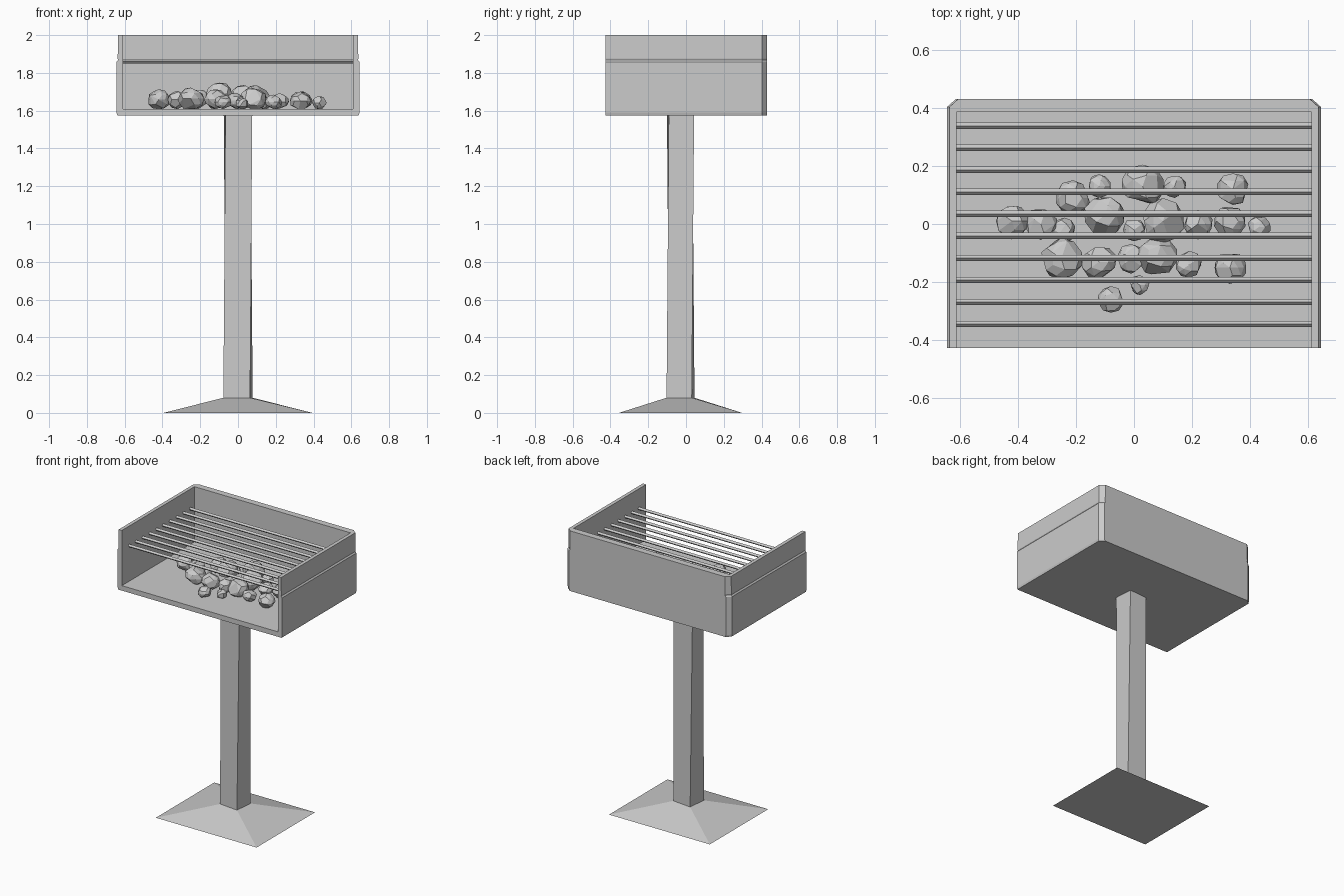
import bpy
import bmesh
import math
import random
from mathutils import Matrix, Vector

random.seed(4)
cube = bpy.data.objects.get("Cube")
if cube:
    bpy.data.objects.remove(cube, do_unlink=True)

grey = bpy.data.materials.new("plain_grey")
grey.use_nodes = True
colour = (0.6, 0.6, 0.6, 1)
grey.diffuse_color = colour
grey.node_tree.nodes["Principled BSDF"].inputs["Base Color"].default_value = colour


def finish(name, bm):
    """Turn a bmesh into a flat shaded object with the shared material."""
    bmesh.ops.recalc_face_normals(bm, faces=bm.faces[:])
    mesh = bpy.data.meshes.new(name)
    bm.to_mesh(mesh)
    bm.free()
    mesh.materials.append(grey)
    obj = bpy.data.objects.new(name, mesh)
    bpy.context.collection.objects.link(obj)
    return obj


def loft(name, rings):
    """Skin a stack of closed rings of points."""
    bm = bmesh.new()
    loops = [[bm.verts.new(point) for point in ring] for ring in rings]
    count = len(loops[0])
    for low, high in zip(loops, loops[1:]):
        for i in range(count):
            j = (i + 1) % count
            bm.faces.new((low[i], low[j], high[j], high[i]))
    # Close each end with mirrored quads that follow the ring
    for ring in (loops[0], loops[-1]):
        for i in range(count // 2 - 1):
            if count == 4:
                bm.faces.new(ring)
            elif i == 0:
                bm.faces.new(ring[:5])
                bm.faces.new(ring[5:])
                bm.faces.new((ring[0], ring[4], ring[5], ring[-1]))
    return finish(name, bm)


def rectangle(half_x, half_y, z, centre_y=0, turn=0):
    spin = Matrix.Rotation(math.radians(turn), 3, 'Z')
    corners = ((-1, -1), (1, -1), (1, 1), (-1, 1))
    return [spin @ Vector((a * half_x, b * half_y, 0)) + Vector((0, centre_y, z))
            for a, b in corners]


# Ground plate and slightly twisted post
post_y = -0.029
loft("ground_plate", [rectangle(0.394, 0.326, 0, post_y),
                      rectangle(0.071, 0.067, 0.08, post_y, -6)])
loft("post", [rectangle(0.071, 0.067, 0.07, post_y, -6),
              rectangle(0.071, 0.067, 1.58, post_y, 4)])

# Firebox walls: a U-shaped plan, open at the front, stepped along the sides
front, back, inner_x, inner_back = -0.426, 0.43, 0.61, 0.385


def wall_ring(outer_x, z):
    half = [(inner_x, inner_back), (inner_x, front), (outer_x, front),
            (outer_x, back - 0.027), (outer_x - 0.03, back)]
    mirrored = [(-x, y) for x, y in reversed(half)]
    return [(x, y, z) for x, y in half + mirrored]


side_profile = [(0.639, 1.575), (0.643, 1.59), (0.643, 1.858),
                (0.635, 1.868), (0.637, 1.876), (0.635, 2)]
loft("firebox_walls", [wall_ring(x, z) for x, z in side_profile])

# Firebox floor
middle = (front + inner_back) / 2
depth = (inner_back - front) / 2
loft("firebox_floor", [rectangle(inner_x, depth, 1.575, middle),
                       rectangle(inner_x, depth, 1.61, middle)])

# Grate bars
for i in range(10):
    bm = bmesh.new()
    place = (Matrix.Translation((0, 0.338 - i * 0.0758, 1.862))
             @ Matrix.Rotation(math.pi / 2, 4, 'Y'))
    bmesh.ops.create_cone(bm, cap_ends=True, segments=4, radius1=0.011,
                          radius2=0.011, depth=2 * inner_x, matrix=place)
    finish(f"grate_bar_{i + 1}", bm)

# Coals: faceted lumps heaped on the floor, given as x, y and radius in hundredths
coals = [(-42, 1, 6), (-32, 0, 5.5), (-24, -2, 4), (-21, 9, 6), (-12, 13, 4),
         (-10, 3, 7), (3, 13, 7.5), (14, 13, 4), (34, 12, 5.5), (0, -2, 4),
         (10, 1, 7.5), (22, 0, 5), (33, 1, 5.5), (43, -1, 4), (-25, -12, 7),
         (-12, -13, 6), (-1, -12, 5), (8, -11, 7), (19, -14, 4.5),
         (33, -15, 5.5), (-8, -26, 4.5), (2, -21, 3.5)]


def coal(name, x, y, radius, lift=0):
    bm = bmesh.new()
    bmesh.ops.create_icosphere(bm, subdivisions=2, radius=radius)
    kept = random.sample(bm.verts[:], 32)
    bmesh.ops.delete(bm, geom=[v for v in bm.verts if v not in kept], context='VERTS')
    for v in bm.verts:
        v.co *= random.uniform(0.95, 1.07)
    hull = bmesh.ops.convex_hull(bm, input=bm.verts[:])
    loose = {v for v in hull["geom_interior"] if isinstance(v, bmesh.types.BMVert)}
    bmesh.ops.delete(bm, geom=list(loose), context='VERTS')
    bmesh.ops.dissolve_limit(bm, angle_limit=math.radians(12),
                             verts=bm.verts[:], edges=bm.edges[:])
    bmesh.ops.scale(bm, vec=(1, 1, 0.87), verts=bm.verts[:])
    lowest = min(v.co.z for v in bm.verts)
    bmesh.ops.translate(bm, vec=(x, y, 1.608 - lowest + lift), verts=bm.verts[:])
    finish(name, bm)


for number, (x, y, radius) in enumerate(coals, 1):
    lift = 0.025 if number == 6 else 0
    coal(f"coal_{number}", x / 100, y / 100, radius / 100, lift)
